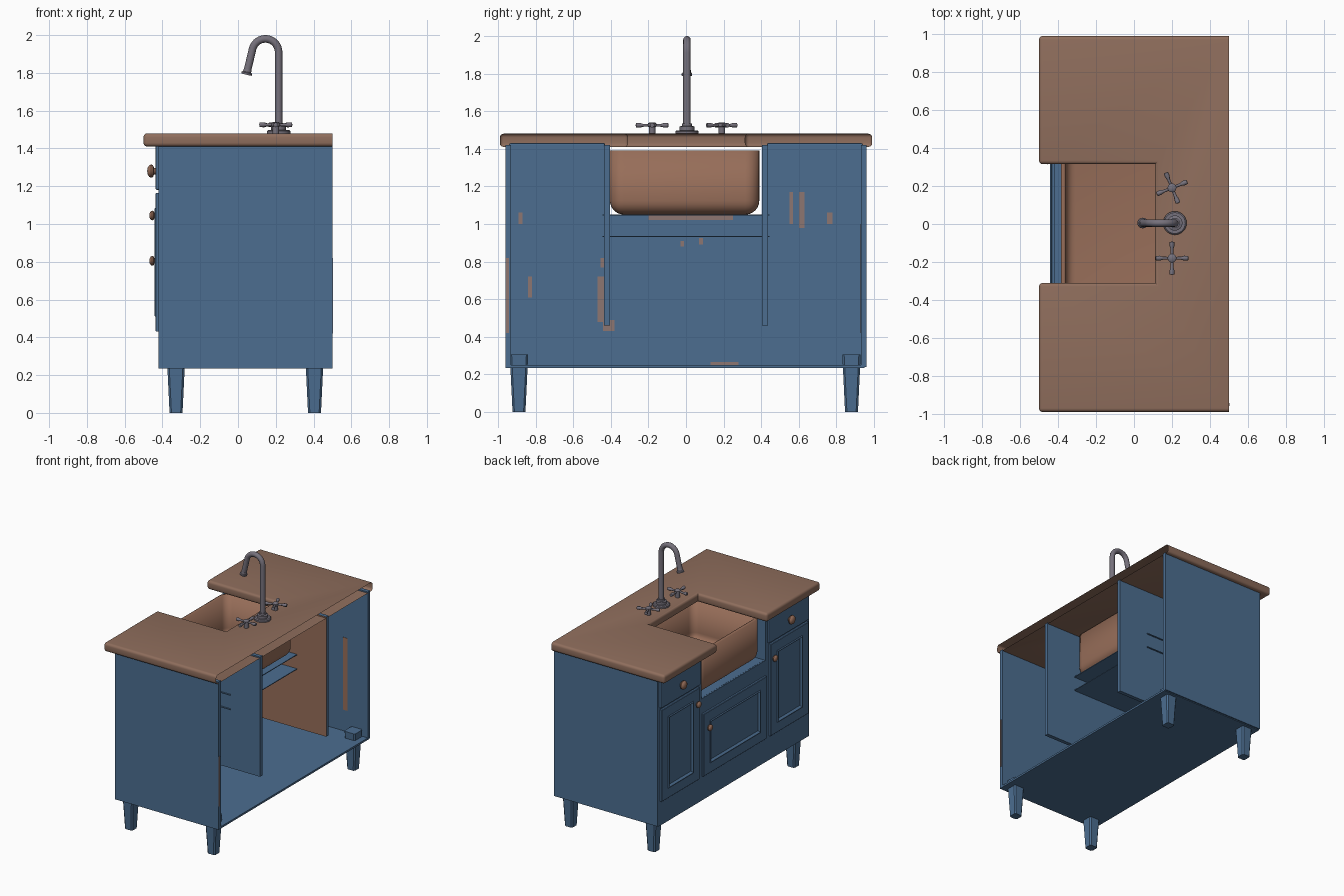
import bpy, bmesh, math
from mathutils import Vector, Matrix

if "Cube" in bpy.data.objects:
    bpy.data.objects.remove(bpy.data.objects["Cube"])


def material(name, rgb):
    m = bpy.data.materials.new(name)
    m.diffuse_color = (*rgb, 1)
    m.use_nodes = True
    m.node_tree.nodes["Principled BSDF"].inputs["Base Color"].default_value = m.diffuse_color
    return m


BLUE = material("blue paint", (0.072, 0.155, 0.28))
WOOD = material("brown wood", (0.275, 0.155, 0.108))
COPPER = material("copper brown", (0.31, 0.155, 0.10))
METAL = material("grey metal", (0.18, 0.165, 0.20))
WORN = material("worn paint", (0.27, 0.18, 0.165))


def finish(bm, name, mats, smooth=False):
    me = bpy.data.meshes.new(name)
    bm.to_mesh(me)
    bm.free()
    ob = bpy.data.objects.new(name, me)
    bpy.context.collection.objects.link(ob)
    for m in mats:
        me.materials.append(m)
    if smooth:
        smooth_by_angle(ob)
    return ob


def smooth_by_angle(ob):
    bpy.ops.object.select_all(action='DESELECT')
    ob.select_set(True)
    bpy.context.view_layer.objects.active = ob
    bpy.ops.object.shade_smooth_by_angle(angle=math.radians(35))


def box_bm(x, y, z):
    bm = bmesh.new()
    bmesh.ops.create_cube(bm, size=1)
    for v in bm.verts:
        v.co = [a[0] + (c + 0.5) * (a[1] - a[0]) for a, c in zip((x, y, z), v.co)]
    return bm


def box(name, x, y, z, mat=BLUE, bevel=0):
    bm = box_bm(x, y, z)
    if bevel:
        bmesh.ops.bevel(bm, geom=bm.edges[:], offset=bevel, segments=2, profile=0.5, affect='EDGES')
    return finish(bm, name, [mat])


def lathe(name, profile, matrix, mat, steps=20):
    # profile of (radius, height) spun round local z
    bm = bmesh.new()
    vs = [bm.verts.new((r, 0, h)) for r, h in profile]
    es = [bm.edges.new(p) for p in zip(vs, vs[1:])]
    bmesh.ops.spin(bm, geom=vs + es, cent=(0, 0, 0), axis=(0, 0, 1),
                   angle=2 * math.pi, steps=steps)
    bmesh.ops.remove_doubles(bm, verts=bm.verts[:], dist=1e-5)
    bmesh.ops.recalc_face_normals(bm, faces=bm.faces[:])
    bm.transform(matrix)
    return finish(bm, name, [mat], True)


# countertop: notched slab, rounded edges, hollow at the back
bm = bmesh.new()
outline = [(0.5, -0.99), (0.5, 0.99), (-0.5, 0.99), (-0.5, 0.315), (0.11, 0.315),
           (0.11, -0.31), (-0.5, -0.31), (-0.5, -0.99)]
face = bm.faces.new([bm.verts.new((x, y, 1.41)) for x, y in outline])
up = bmesh.ops.extrude_face_region(bm, geom=[face])['geom']
bmesh.ops.translate(bm, vec=(0, 0, 0.07), verts=[g for g in up if isinstance(g, bmesh.types.BMVert)])
bmesh.ops.recalc_face_normals(bm, faces=bm.faces[:])
back = [f for f in bm.faces if all(v.co.x > 0.49 for v in f.verts)]
bmesh.ops.delete(bm, geom=back, context='FACES_ONLY')
rim = []
for e in bm.edges:
    a, b = (v.co for v in e.verts)
    upright = abs(a.z - b.z) > 0.01
    if not e.is_boundary and (not upright or a.x < -0.4):
        rim.append(e)
bmesh.ops.bevel(bm, geom=rim, offset=0.02, segments=4, profile=0.5, affect='EDGES')
finish(bm, "countertop", [WOOD], True)

# cabinet carcass, open at the back
box("cabinet_floor", (-0.42, 0.5), (-0.96, 0.95), (0.235, 0.25))
box("front_panel_centre", (-0.42, -0.40), (-0.43, 0.43), (0.24, 1.05))
for s, side in ((-1, "left"), (1, "right")):
    box(f"side_panel_{side}", (-0.42, 0.5), sorted((s * 0.93, s * 0.96)), (0.24, 1.42))
    box(f"front_panel_{side}", (-0.42, -0.40), sorted((s * 0.405, s * 0.94)), (0.24, 1.41))
    bm = box_bm((-0.41, 0.5), sorted((s * 0.405, s * 0.435)), (0.46, 1.42))
    bm.normal_update()
    if s > 0:  # bare wood on one inner face
        for f in bm.faces:
            f.material_index = int(f.normal.y < -0.9)
    finish(bm, f"divider_{side}", [BLUE, COPPER])

# shelf box below the sink, open at the back
for name, z in (("shelf_top", 1.045), ("shelf_bottom", 0.93)):
    box(name, (-0.41, 0.24), (-0.445, 0.445), (z, z + 0.006))


# doors with recessed panels
def door(name, y, z):
    bm = box_bm((-0.437, -0.418), y, z)
    bm.normal_update()
    front = [f for f in bm.faces if f.normal.x < -0.9]
    bmesh.ops.bevel(bm, geom=list(front[0].edges), offset=0.004, segments=1, affect='EDGES')
    bm.normal_update()
    front = [max((f for f in bm.faces if f.normal.x < -0.9), key=lambda f: f.calc_area())]
    for thick, depth in ((0.075, 0), (0.008, 0.006), (0.012, -0.016)):
        bmesh.ops.inset_region(bm, faces=front, thickness=thick, depth=depth, use_even_offset=True)
    finish(bm, name, [BLUE])


def knob(name, y, z, r):
    m = Matrix.Translation((-0.436, y, z)) @ Matrix.Rotation(-math.pi / 2, 4, 'Y')
    lathe(name, [(0, 0), (r * 0.5, 0), (r * 0.5, r * 0.25), (r * 0.9, r * 0.4), (r, r * 0.7),
                 (r * 0.85, r * 1.0), (r * 0.5, r * 1.2), (0, r * 1.28)], m, COPPER, 16)


door("door_centre", (-0.40, 0.40), (0.43, 0.93))
knob("knob_centre", 0.34, 0.805, 0.026)
for s, side in ((-1, "left"), (1, "right")):
    door(f"door_{side}", sorted((s * 0.45, s * 0.93)), (0.43, 1.165))
    box(f"drawer_{side}", (-0.437, -0.405), sorted((s * 0.43, s * 0.94)), (1.18, 1.43), BLUE, 0.008)
    knob(f"door_knob_{side}", s * 0.485, 1.045, 0.026)
    knob(f"drawer_knob_{side}", s * 0.685, 1.28, 0.035)

# tapered legs
for x in (-0.328, 0.405):
    for y in (-0.888, 0.88):
        bm = box_bm((x - 0.049, x + 0.049), (y - 0.049, y + 0.049), (0, 0.305))
        for v in bm.verts:
            if v.co.z < 0.1:
                v.co.x = x + (v.co.x - x) * 0.7
                v.co.y = y + (v.co.y - y) * 0.7
        edges = [e for e in bm.edges if abs(e.verts[0].co.z - e.verts[1].co.z) > 0.1]
        bmesh.ops.bevel(bm, geom=edges, offset=0.01, segments=1, affect='EDGES')
        finish(bm, f"{'front' if x < 0 else 'back'}_leg_{'left' if y < 0 else 'right'}", [BLUE])

# sink: rounded open basin
bm = box_bm((-0.385, 0.23), (-0.405, 0.39), (1.05, 1.39))
bmesh.ops.delete(bm, geom=[f for f in bm.faces if all(v.co.z > 1.3 for v in f.verts)], context='FACES_ONLY')
bmesh.ops.bevel(bm, geom=[e for e in bm.edges if not e.is_boundary], offset=0.075,
                segments=6, profile=0.5, affect='EDGES')
sink = finish(bm, "sink", [COPPER], True)
wall = sink.modifiers.new("wall", 'SOLIDIFY')
wall.thickness = 0.025
wall.offset = -1

# faucet: stepped base, bent pipe, flared nozzle
lathe("faucet_base", [(0, 0), (0.062, 0), (0.062, 0.012), (0.055, 0.018), (0.04, 0.018),
                      (0.04, 0.038), (0.027, 0.042), (0.027, 0.055), (0, 0.055)],
      Matrix.Translation((0.215, 0.005, 1.48)), METAL, 28)
cx, cz, r = 0.145, 1.91, 0.07
path = [(cx + r, 1.5)]
for i in range(17):
    a = math.radians(165 * i / 16)
    path.append((cx + r * math.cos(a), cz + r * math.sin(a)))
tip = (0.047, 1.80)
path.append(tip)
cu = bpy.data.curves.new("faucet_pipe", 'CURVE')
cu.dimensions = '3D'
cu.bevel_depth = 0.02
cu.bevel_resolution = 4
cu.use_fill_caps = True
sp = cu.splines.new('POLY')
sp.points.add(len(path) - 1)
for p, (x, z) in zip(sp.points, path):
    p.co = (x, 0.005, z, 1)
pipe = bpy.data.objects.new("faucet_pipe", cu)
bpy.context.collection.objects.link(pipe)
cu.materials.append(METAL)
bpy.ops.object.select_all(action='DESELECT')
pipe.select_set(True)
bpy.context.view_layer.objects.active = pipe
bpy.ops.object.convert(target='MESH')
smooth_by_angle(pipe)
aim = Vector((tip[0] - path[-2][0], 0, tip[1] - path[-2][1])).to_track_quat('Z', 'Y').to_matrix().to_4x4()
lathe("faucet_nozzle", [(0, -0.02), (0.02, -0.02), (0.022, -0.005), (0.028, 0), (0.028, 0.01), (0, 0.01)],
      Matrix.Translation((tip[0], 0.005, tip[1])) @ aim, METAL)

# cross handles
for y, turn, side in ((-0.18, 0, "left"), (0.19, 22, "right")):
    at = Matrix.Translation((0.2, y, 1.48))
    lathe(f"handle_post_{side}", [(0, 0), (0.018, 0), (0.018, 0.035), (0.023, 0.038), (0.023, 0.054),
                                  (0.015, 0.06), (0, 0.061)], at, METAL)
    for i in range(4):
        m = at @ Matrix.Translation((0, 0, 0.045)) @ Matrix.Rotation(math.radians(turn + 90 * i), 4, 'Z') \
            @ Matrix.Rotation(math.pi / 2, 4, 'Y')
        lathe(f"handle_arm_{side}_{i}", [(0, 0), (0.007, 0), (0.008, 0.05), (0.013, 0.065),
                                         (0.012, 0.085), (0, 0.088)], m, METAL, 12)

# worn paint patches: on the inside of the front, then on the side panel
patches = [(-.47, -.43, .48, .72), (-.44, -.38, .43, .49), (-.455, -.435, .77, .82),
           (.55, .57, 1.0, 1.17), (.60, .63, .98, 1.17), (.75, .78, 1.0, 1.06),
           (-.89, -.87, 1.0, 1.06), (-.84, -.82, .61, .72), (-.2, .25, 1.02, 1.044),
           (-.03, -.01, .88, .91), (.07, .09, .89, .925), (.13, .28, .25, .265)]
for i, (y0, y1, z0, z1) in enumerate(patches):
    box(f"worn_patch_{i}", (-0.402, -0.398), (y0, y1), (z0, z1), WORN)
box("worn_streak_side", (0.28, 0.32), (0.927, 0.931), (0.42, 1.0), COPPER)
box("worn_streak_edge", (0.496, 0.502), (-0.958, -0.942), (0.42, 0.82), WORN)
